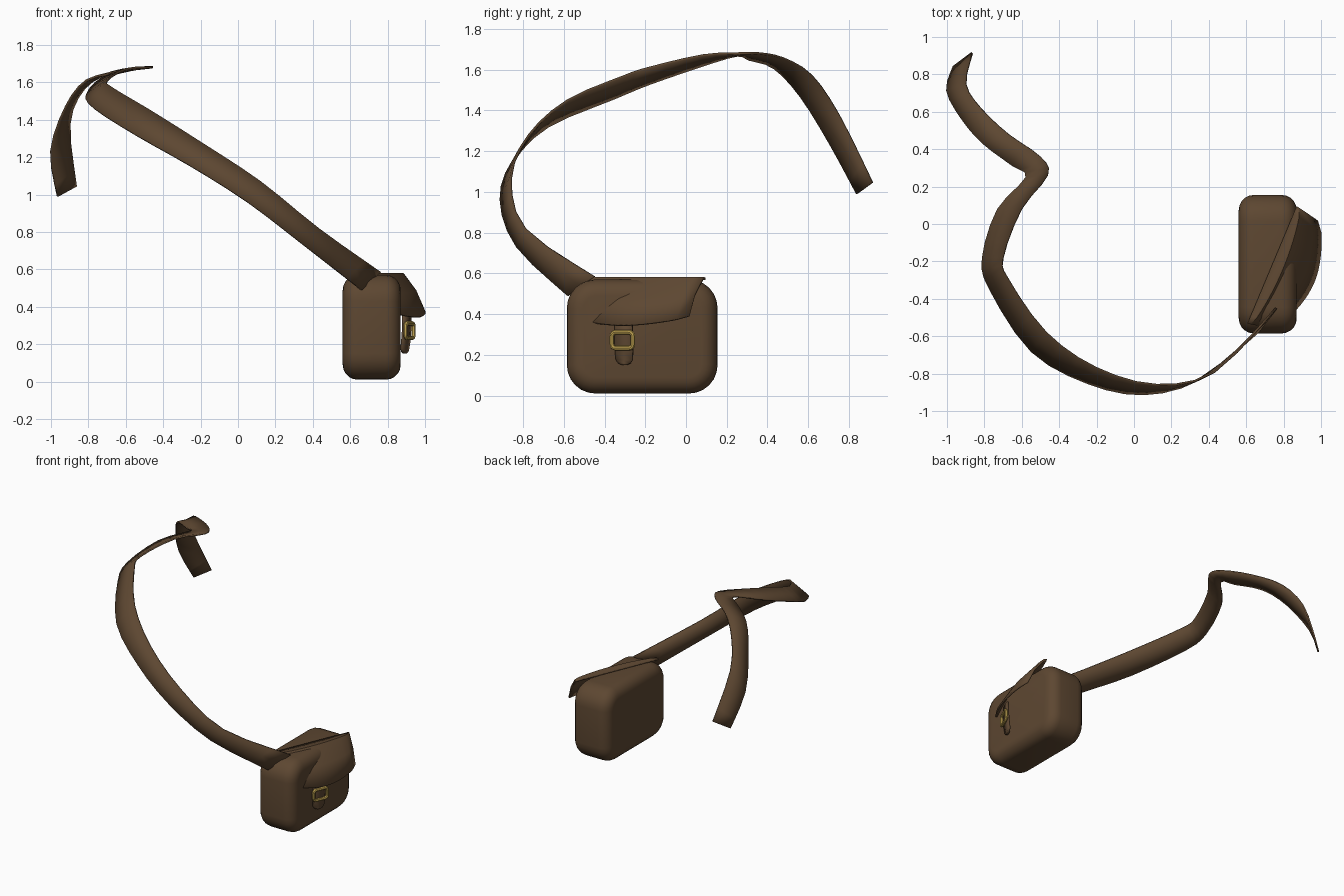
import bpy, bmesh, math
from mathutils import Matrix, Vector

if "Cube" in bpy.data.objects:
    bpy.data.objects.remove(bpy.data.objects["Cube"], do_unlink=True)


def make_material(name, color, metallic, roughness):
    mat = bpy.data.materials.new(name)
    mat.use_nodes = True
    mat.diffuse_color = color
    shader = next(n for n in mat.node_tree.nodes if n.type == 'BSDF_PRINCIPLED')
    shader.inputs["Base Color"].default_value = color
    shader.inputs["Metallic"].default_value = metallic
    shader.inputs["Roughness"].default_value = roughness
    return mat


leather = make_material("brown leather", (0.11, 0.063, 0.031, 1), 0, 0.7)
brass = make_material("brass", (0.52, 0.36, 0.08, 1), 0, 0.4)


def add_object(name, bm, mat, thickness=0, angle=40):
    """Turn a bmesh into a smooth-shaded object, optionally thickened."""
    bmesh.ops.recalc_face_normals(bm, faces=bm.faces)
    mesh = bpy.data.meshes.new(name)
    bm.to_mesh(mesh)
    bm.free()
    mesh.materials.append(mat)
    obj = bpy.data.objects.new(name, mesh)
    bpy.context.collection.objects.link(obj)
    if thickness:
        solid = obj.modifiers.new("thickness", 'SOLIDIFY')
        solid.thickness = thickness
        solid.offset = 0
    bpy.ops.object.select_all(action='DESELECT')
    obj.select_set(True)
    bpy.context.view_layer.objects.active = obj
    bpy.ops.object.shade_smooth_by_angle(angle=math.radians(angle))
    return obj


def grid_mesh(rows, closed=False):
    """Skin rows of points; closed joins the ends both ways, as for a ring."""
    bm = bmesh.new()
    verts = [[bm.verts.new(p) for p in row] for row in rows]
    n, m = len(rows), len(rows[0])
    for i in range(n if closed else n - 1):
        for j in range(m if closed else m - 1):
            k, l = (i + 1) % n, (j + 1) % m
            bm.faces.new((verts[i][j], verts[k][j], verts[k][l], verts[i][l]))
    return bm


def smooth_path(points, steps):
    """Catmull-Rom curve through the points."""
    pts = [Vector(p) for p in points]
    result = []
    for i in range(len(pts) - 1):
        p0, p1, p2 = pts[max(i - 1, 0)], pts[i], pts[i + 1]
        p3 = pts[min(i + 2, len(pts) - 1)]
        for s in range(steps):
            t = s / steps
            result.append(p1 + 0.5 * t * (p2 - p0
                          + t * (2 * p0 - 5 * p1 + 4 * p2 - p3)
                          + t * t * (3 * p1 - p0 - 3 * p2 + p3)))
    return result + [pts[-1]]


# Pouch: a box rounded first at its corners, then around both broad faces
bm = bmesh.new()
bmesh.ops.create_cube(bm, size=1, matrix=Matrix.Translation((0.715, -0.215, 0.29))
                      @ Matrix.Diagonal((0.31, 0.74, 0.56, 1)))
corners = [e for e in bm.edges
           if abs(e.verts[0].co.x - e.verts[1].co.x) > 0.1]
bmesh.ops.bevel(bm, geom=corners, offset=0.14, segments=6, profile=0.5, affect='EDGES')
rims = [e for e in bm.edges
        if abs(e.verts[0].co.x - e.verts[1].co.x) < 0.01]
bmesh.ops.bevel(bm, geom=rims, offset=0.08, segments=5, profile=0.5, affect='EDGES')
add_object("pouch", bm, leather)

# Strap: a twisting ribbon between two edge curves
outer_edge = [(0.66, -0.58, 0.49), (0.35, -0.83, 0.73), (0.05, -0.91, 0.96),
              (-0.25, -0.85, 1.15), (-0.55, -0.68, 1.32), (-0.77, -0.35, 1.46),
              (-0.81, -0.18, 1.53), (-0.73, 0.08, 1.62), (-0.58, 0.25, 1.67),
              (-0.65, 0.31, 1.65), (-0.81, 0.43, 1.61), (-0.92, 0.56, 1.47),
              (-1.0, 0.71, 1.23), (-0.965, 0.84, 0.99)]
inner_edge = [(0.76, -0.45, 0.585), (0.43, -0.79, 0.82), (0.12, -0.86, 1.07),
              (-0.2, -0.77, 1.28), (-0.47, -0.58, 1.45), (-0.67, -0.3, 1.57),
              (-0.7, -0.18, 1.61), (-0.6, 0.08, 1.67), (-0.46, 0.26, 1.68),
              (-0.5, 0.36, 1.68), (-0.67, 0.48, 1.655), (-0.82, 0.62, 1.57),
              (-0.9, 0.75, 1.38), (-0.865, 0.915, 1.045)]
rows = [(a, a.lerp(b, 0.5), b) for a, b in
        zip(smooth_path(outer_edge, 3), smooth_path(inner_edge, 3))]
add_object("strap", grid_mesh(rows), leather, 0.012)

# The flap, tab and buckle share a frame turned away from the pouch face
along = Vector((0.387, 0.922, 0))
outward = Vector((0.922, -0.387, 0))
up = Vector((0, 0, 1))

# Flap: folded sheet with a curved hem, sunk partly into the pouch
hinge_end = Vector((0.87, 0.095, 0))
rows = []
for i in range(17):
    u = i / 16
    bulge = math.sin(math.pi * u) ** 0.6
    fold = 0.015 + 0.045 * bulge
    hem = 0.13 + 0.11 * bulge
    hem_z = 0.39 - 0.045 * bulge
    profile = [(0, 0.574), (fold, 0.576),
               ((fold + hem) / 2 + 0.012, 0.576 * 0.55 + hem_z * 0.45), (hem, hem_z)]
    skew = 0.03 * math.cos(math.pi * u)
    rows.append([hinge_end - along * (0.68 * u + skew * t / 0.13) + outward * t + up * z
                 for t, z in profile])
add_object("flap", grid_mesh(rows), leather, 0.012)

# Closing tab: strip with a tapered tip
tab_center = Vector((0.892, -0.302, 0))
rows = []
for z, half, t in ((0.38, 0.046, 0.012), (0.3, 0.046, 0.012), (0.22, 0.046, 0.006),
                   (0.175, 0.043, 0), (0.158, 0.03, 0), (0.15, 0.01, 0)):
    rows.append([tab_center + along * half * s + outward * t + up * z for s in (-1, 0, 1)])
add_object("closing_tab", grid_mesh(rows), leather, 0.016)

# Buckle: round bar swept around a rounded rectangle
buckle_center = Vector((0.917, -0.312, 0.272))
rows = []
for quarter in range(4):
    sx = 1 if quarter in (0, 3) else -1
    sz = 1 if quarter < 2 else -1
    for step in range(5):
        a = math.pi / 2 * (quarter + step / 4)
        radial = along * math.cos(a) + up * math.sin(a)
        corner = buckle_center + along * 0.036 * sx + up * 0.019 * sz + radial * 0.02
        rows.append([corner + (radial * math.cos(b) + outward * math.sin(b)) * 0.012
                     for b in (math.tau * k / 8 for k in range(8))])
add_object("buckle", grid_mesh(rows, closed=True), brass)
